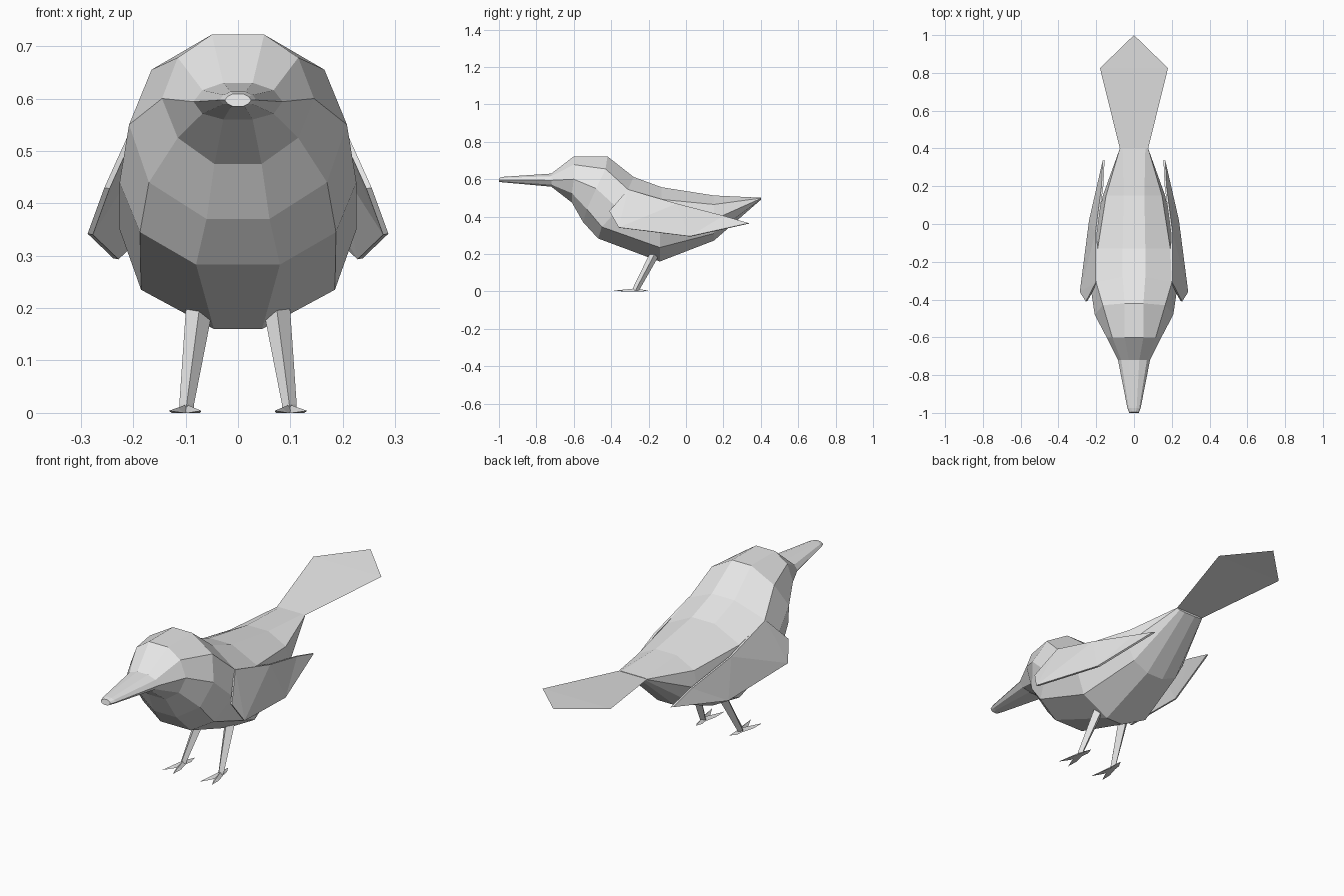
import bpy, bmesh
from mathutils import Vector

if "Cube" in bpy.data.objects:
    bpy.data.objects.remove(bpy.data.objects["Cube"])

grey = bpy.data.materials.new("light grey")
grey.diffuse_color = (0.8, 0.8, 0.8, 1)
grey.use_nodes = True
grey.node_tree.nodes["Principled BSDF"].inputs["Base Color"].default_value = grey.diffuse_color


def make(name, verts, faces, fix=True):
    mesh = bpy.data.meshes.new(name)
    mesh.from_pydata(verts, [], faces)
    if fix:
        bm = bmesh.new()
        bm.from_mesh(mesh)
        bmesh.ops.recalc_face_normals(bm, faces=bm.faces)
        bm.to_mesh(mesh)
        bm.free()
    mesh.materials.append(grey)
    obj = bpy.data.objects.new(name, mesh)
    bpy.context.collection.objects.link(obj)
    return obj


def loft(name, rings):
    """Skin equal-sized closed rings and cap both ends."""
    n = len(rings[0])
    verts = [p for ring in rings for p in ring]
    faces = [(r * n + i, r * n + (i + 1) % n, (r + 1) * n + (i + 1) % n, (r + 1) * n + i)
             for r in range(len(rings) - 1) for i in range(n)]
    last = (len(rings) - 1) * n
    faces += [tuple(range(n)), tuple(range(last, last + n))]
    return make(name, verts, faces)


def full_ring(half):
    """Mirror a half ring, listed from back to belly, across x."""
    return half + [(-x, y, z) for x, y, z in reversed(half)]


# Body and beak: half rings from beak tip to rump
halves = [
    [(.010, -.995, .609), (.020, -.997, .604), (.025, -1.0, .597), (.020, -1.0, .590), (.010, -1.0, .585)],
    [(.014, -.975, .613), (.028, -.975, .607), (.035, -.975, .597), (.028, -.975, .589), (.014, -.975, .583)],
    [(.028, -.72, .630), (.068, -.72, .616), (.085, -.72, .594), (.068, -.72, .571), (.028, -.72, .560)],
    [(.050, -.60, .722), (.115, -.60, .678), (.145, -.60, .600), (.115, -.61, .525), (.045, -.61, .475)],
    [(.050, -.42, .722), (.165, -.43, .655), (.208, -.48, .550), (.170, -.53, .440), (.060, -.55, .370)],
    [(.060, -.28, .612), (.200, -.31, .545), (.226, -.36, .440), (.187, -.45, .345), (.080, -.47, .283)],
    [(.060, -.13, .557), (.192, -.13, .492), (.226, -.14, .350), (.185, -.14, .235), (.046, -.14, .160)],
    [(.055, .15, .513), (.148, .15, .465), (.165, .15, .385), (.125, .15, .310), (.045, .15, .272)],
    [(.060, .40, .501), (.075, .40, .499), (.075, .40, .497), (.060, .40, .492), (.030, .40, .490)],
]
loft("body", [full_ring(h) for h in halves])

# Tail: flat fan
make("tail", [(-.075, .40, .499), (.075, .40, .499), (.18, .825, .548), (0, 1.0, .565), (-.18, .825, .548)],
     [(0, 1, 2, 4), (4, 2, 3)], False)

wing = [(.203, -.31, .545), (.255, -.41, .430), (.287, -.36, .342), (.238, .02, .295),
        (.166, .335, .365), (.172, .20, .405), (.205, -.05, .470)]
wing_faces = [(0, 1, 2), (0, 2, 6), (6, 2, 3), (6, 3, 5), (5, 3, 4)]
toe_tips = [(.070, -.39, .004), (.132, -.385, .004), (.088, -.20, .004)]

for side, s in (("left", -1), ("right", 1)):
    # Wing: thin folded plate
    n = len(wing)
    outer = [(s * x, y, z) for x, y, z in wing]
    inner = [(s * (x - .010), y + .004, z - .002) for x, y, z in wing]
    faces = wing_faces + [tuple(i + n for i in reversed(f)) for f in wing_faces]
    faces += [(i, (i + 1) % n, (i + 1) % n + n, i + n) for i in range(n)]
    make(side + "_wing", outer + inner, faces)

    # Leg: four-sided taper leaning forward
    def square(x, y, z, rx, ry):
        return [(s * (x + rx), y, z), (s * x, y - ry, z), (s * (x - rx), y, z), (s * x, y + ry, z)]
    loft(side + "_leg", [square(.098, -.27, .006, .014, .02), square(.098, -.265, .016, .014, .02),
                         square(.073, -.165, .205, .026, .028)])

    # Toes: slim ridged spikes from the ankle
    ankle = Vector((.098, -.27, 0))
    for i, tip in enumerate(toe_tips):
        d = Vector(tip) - ankle
        d.z = 0
        across = Vector((-d.y, d.x, 0)).normalized() * .012
        pts = [ankle + across, ankle - across, ankle + Vector((0, 0, .016)), Vector(tip),
               ankle + d * .5 + across, ankle + d * .5 - across, ankle + d * .5 + Vector((0, 0, .010))]
        make(f"{side}_toe_{i + 1}", [(s * p.x, p.y, p.z) for p in pts],
             [(0, 1, 2), (0, 4, 5, 1), (1, 5, 6, 2), (2, 6, 4, 0), (4, 3, 5), (5, 3, 6), (6, 3, 4)])
